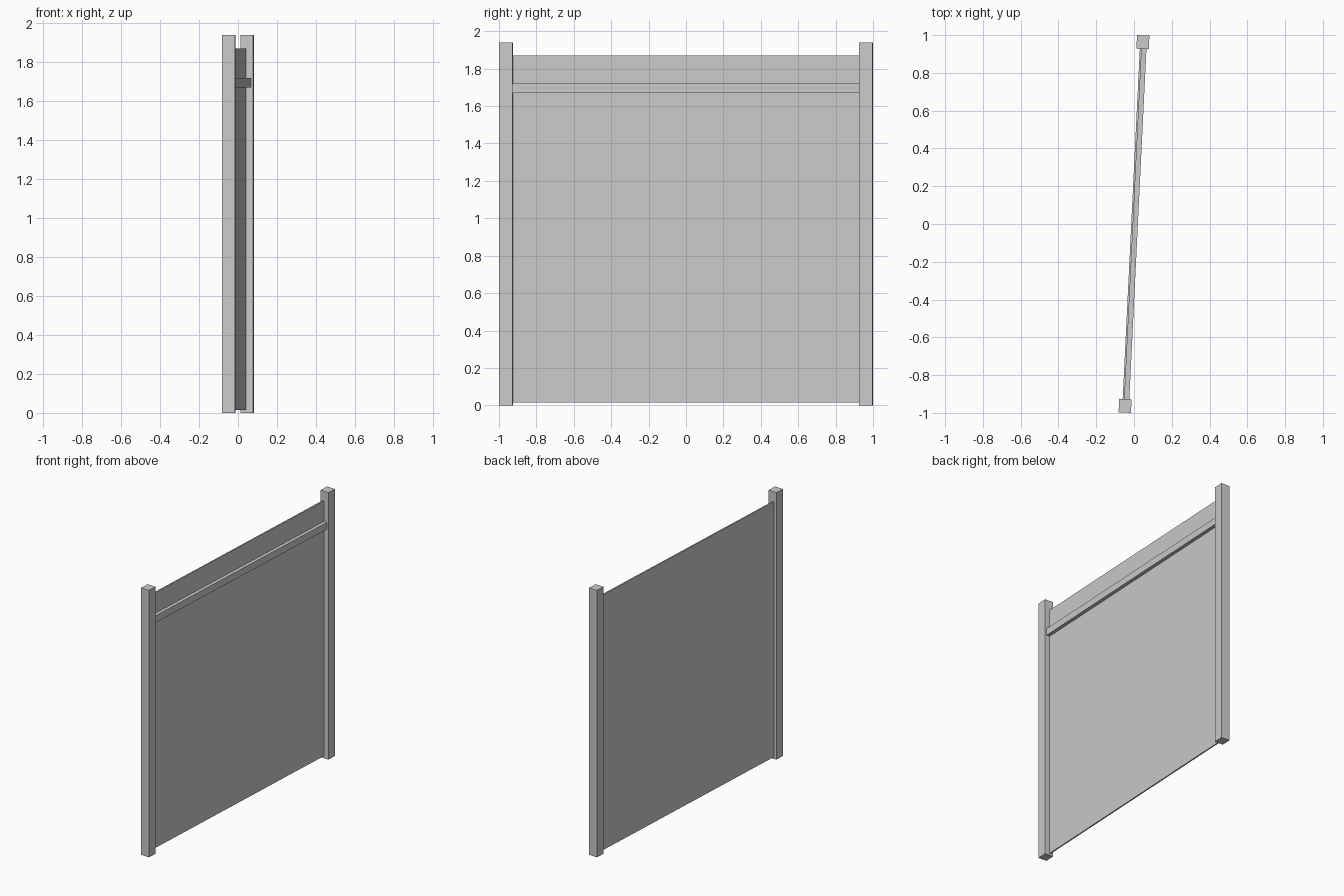
import bpy
import bmesh
import math
from mathutils import Matrix, Vector

cube = bpy.data.objects.get("Cube")
if cube:
    bpy.data.objects.remove(cube, do_unlink=True)

# One plain grey for the whole fence section
GREY = (0.6, 0.6, 0.6, 1.0)
mat = bpy.data.materials.new("plain_grey")
mat.use_nodes = True
mat.diffuse_color = GREY
bsdf = next(n for n in mat.node_tree.nodes if n.type == "BSDF_PRINCIPLED")
bsdf.inputs["Base Color"].default_value = GREY

# The section runs along y, turned slightly about the vertical
TURN = Matrix.Rotation(math.radians(-2.8), 4, "Z")


def box(name, x, y, z):
    """Box from (min, max) ranges, turned with the fence line."""
    low, high = (Vector(c) for c in zip(x, y, z))
    bm = bmesh.new()
    bmesh.ops.create_cube(bm, size=1)
    size = Matrix.Diagonal((*(high - low), 1))
    bm.transform(TURN @ Matrix.Translation((low + high) / 2) @ size)
    mesh = bpy.data.meshes.new(name)
    bm.to_mesh(mesh)
    bm.free()
    mesh.materials.append(mat)
    obj = bpy.data.objects.new(name, mesh)
    bpy.context.collection.objects.link(obj)
    return obj


POST_IN, POST_OUT = 0.9276, 0.9996
HALF_POST = 0.0328
HEIGHT = 1.94

# End posts
box("front_post", (-HALF_POST, HALF_POST), (-POST_OUT, -POST_IN), (0, HEIGHT))
box("back_post", (-HALF_POST, HALF_POST), (POST_IN, POST_OUT), (0, HEIGHT))

# Thin panel between the posts, with a rail on its +x face
span = (-POST_IN, POST_IN)
box("panel", (-0.0145, -0.0045), span, (0.015, 1.87))
box("rail", (-0.0045, 0.0205), span, (1.67, 1.72))
